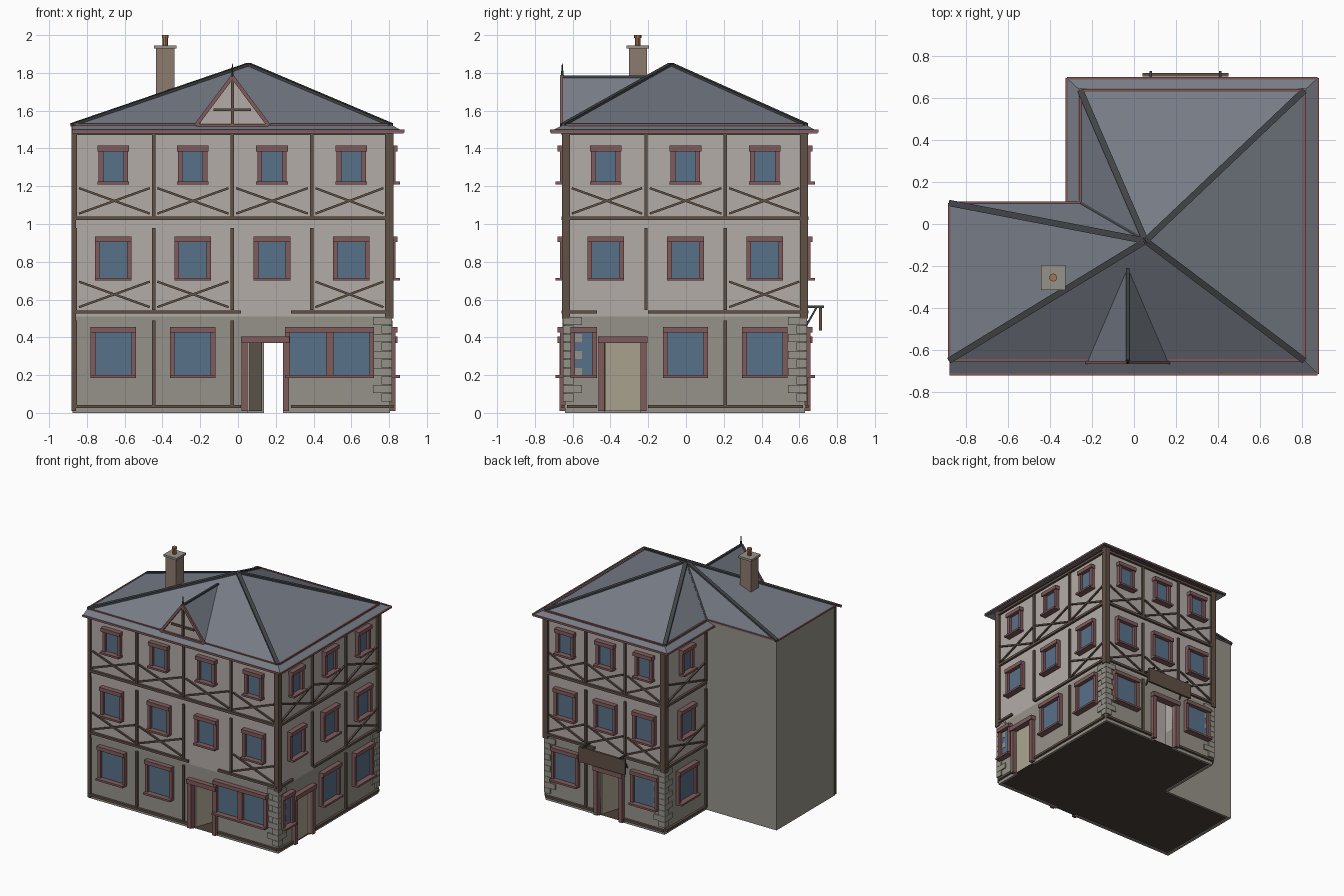
import bpy, bmesh, math
from mathutils import Vector as V

if "Cube" in bpy.data.objects:
    bpy.data.objects.remove(bpy.data.objects["Cube"])

COL = dict(plaster=(.70, .67, .65), stone=(.58, .57, .53), slate=(.46, .48, .52), ridge=(.26, .27, .28),
           timber=(.38, .32, .28), trim=(.50, .36, .36), glass=(.35, .44, .53), door=(.66, .63, .56),
           floor=(.30, .26, .23), brick=(.55, .48, .43), clay=(.65, .45, .33))
MATS, PARTS = {}, {}
for k, c in COL.items():
    MATS[k] = bpy.data.materials.new(k)
    MATS[k].diffuse_color = (*[v ** 2.2 for v in c], 1)


def part(name, mat):
    return PARTS.setdefault(name, (bmesh.new(), mat))[0]


def poly(bm, pts):
    return bm.faces.new([bm.verts.new(p) for p in pts])


def hexa(bm, p):
    # box from 8 corner points: bottom ring then top ring
    v = [bm.verts.new(q) for q in p]
    fs = [bm.faces.new([v[i] for i in f]) for f in
          ((0, 1, 2, 3), (4, 5, 6, 7), (0, 1, 5, 4), (1, 2, 6, 5), (2, 3, 7, 6), (3, 0, 4, 7))]
    bmesh.ops.recalc_face_normals(bm, faces=fs)


def box(bm, x0, x1, y0, y1, z0, z1):
    hexa(bm, [(x, y, z) for z in (z0, z1) for x, y in ((x0, y0), (x1, y0), (x1, y1), (x0, y1))])


def beam(bm, p, q, w, h, up=(0, 0, 1)):
    p, q = V(p), V(q)
    s = (q - p).cross(V(up)).normalized()
    n = s.cross(q - p).normalized()
    hexa(bm, [e + s * a * w / 2 + n * b * h / 2 for e in (p, q)
              for a, b in ((-1, -1), (1, -1), (1, 1), (-1, 1))])


# Facades: u along wall, o outward
X0, X1, Y0, Y1, XW, YW, TOP = -.875, .805, -.64, .63, -.25, .10, 1.52
MAP = dict(front=lambda u, o, z: V((u, Y0 - o, z)), right=lambda u, o, z: V((X1 + o, u, z)),
           back=lambda u, o, z: V((u, Y1 + o, z)), wing=lambda u, o, z: V((XW - o, u, z)),
           left=lambda u, o, z: V((X0 - o, u, z)), inner=lambda u, o, z: V((u, YW + o, z)))


def fbox(f, bm, u0, u1, o0, o1, z0, z1):
    hexa(bm, [MAP[f](u, o, z) for z in (z0, z1) for u, o in ((u0, o0), (u1, o0), (u1, o1), (u0, o1))])


def window(f, u, g, j, z0, z1, k=.025, out=.04):
    # glass, jambs, header and sill
    fbox(f, part(f + "_window_glass", "glass"), u - g, u + g, 0, .008, z0, z1)
    t = part(f + "_window_frames", "trim")
    for s in (-1, 1):
        a, b = sorted((u + s * g, u + s * (g + k)))
        fbox(f, t, a, b, 0, out - .012, z0, z1)
    fbox(f, t, u - j, u + j, 0, out, z1 - .005, z1 + .025)
    fbox(f, t, u - j, u + j, 0, out + .012, z0 - .015, z0)


def wall(f, u0, u1, door=None):
    low, split = part(f + "_stone_wall", "stone"), .51
    if door:
        a, b = door
        fbox(f, low, u0, a, -.02, 0, 0, split)
        fbox(f, low, b, u1, -.02, 0, 0, split)
        fbox(f, low, a, b, -.02, 0, .375, split)
        t = part(f + "_door_frame", "trim")
        fbox(f, t, a - .032, a, -.02, .03, .01, .375)
        fbox(f, t, b, b + .032, -.02, .03, .01, .375)
        fbox(f, t, a - .035, b + .035, -.02, .04, .37, .405)
    else:
        fbox(f, low, u0, u1, -.02, 0, 0, split)
    plain = f in ("left", "inner")
    fbox(f, part(f + "_upper_wall", "stone" if plain else "plaster"), u0, u1, -.02, 0, split, TOP)


def timber(f, posts, cross2, rails, ground_posts):
    t = part(f + "_timber_frame", "timber")
    a, b = posts[0], posts[-1]
    for p in posts:
        fbox(f, t, p - .009, p + .009, 0, .014, 1.04, 1.47)
        fbox(f, t, p - .009, p + .009, 0, .014, .545, .98)
    for p in ground_posts:
        fbox(f, t, p - .009, p + .009, 0, .014, .04, .49)
    for z in (1.03, 1.48):
        fbox(f, t, a, b, 0, .018, z - .01, z + .01)
    fbox(f, part(f + "_eave_trim", "trim"), a, b, 0, .016, 1.502, 1.522)
    for r0, r1 in rails:
        fbox(f, t, r0, r1, 0, .018, .525, .543)
        fbox(f, t, r0, r1, 0, .018, .025, .043)
    for i in range(len(posts) - 1):
        for z in (1.055, .56):
            if z > 1 or i in cross2:
                l, r = posts[i] + .02, posts[i + 1] - .02
                for zs in ((z, z + .135), (z + .135, z)):
                    beam(t, MAP[f](l, .006, zs[0]), MAP[f](r, .006, zs[1]), .012, .012)


def quoins(f, u, s):
    q = part(f + "_quoins", "stone")
    for i in range(10):
        w = .10 if i % 2 else .055
        a, b = sorted((u, u + s * w))
        fbox(f, q, a, b, 0, .01, .06 + i * .045, .103 + i * .045)


# Walls
wall("front", X0, X1, (.05, .237))
wall("right", Y0, Y1, (-.432, -.24))
wall("back", XW, X1, (.137, .327))
wall("wing", YW, Y1)
wall("left", Y0, YW)
wall("inner", X0, XW)

# Timber framing
timber("front", [-.862, -.447, -.03, .39, .79], (0, 1, 3), [(-.87, .015), (.28, .8)], [-.862, -.447, -.03])
timber("right", [-.625, -.212, .208, .62], (2,), [(-.63, -.47), (-.2, .62)], [.208])
timber("back", [-.24, .095, .445, .79], (0, 1, 2), [(-.25, .1), (.365, .8)], [.445])
timber("wing", [.115, .62], (0,), [(.11, .62)], [.115])

# Windows
for f, us in (("front", (-.66, -.24, .18, .6)), ("right", (-.425, -.003, .417)),
              ("back", (-.08, .265, .62)), ("wing", (.365,))):
    for u in us:
        window(f, u, .053, .084, 1.225, 1.39)
        window(f, u, .072, .097, .715, .91)
for f, us in (("front", (-.66, -.24, .37, .6)), ("right", (-.003, .417)), ("back", (-.085, .62)), ("wing", (.365,))):
    for u in us:
        window(f, u, .095, .12, .2, .43)
window("right", -.542, .045, .07, .2, .43)

# Quoins and corner posts
for f, u, s in (("front", X1 + .01, -1), ("right", Y0 - .01, 1), ("right", Y1 + .01, -1),
                ("back", X1 + .01, -1), ("back", XW - .01, 1), ("wing", Y1 + .01, -1)):
    quoins(f, u, s)
cp = part("corner_posts", "timber")
for x, y in ((X1 - .005, Y0 + .005), (X1 - .005, Y1 - .005), (XW + .005, Y1 - .005)):
    box(cp, x - .022, x + .022, y - .022, y + .022, .5, TOP)
box(cp, X0 - .006, X0 + .018, Y0 - .014, Y0 + .01, .01, TOP)

# Door leaves
beam(part("front_door", "door"), (.055, -.62, .19), (.12, -.45, .19), .014, .36)
beam(part("right_door", "door"), (.795, -.43, .19), (.785, -.242, .19), .014, .36)
beam(part("back_door", "door"), (.322, .615, .19), (.27, .44, .19), .014, .36)

# Floor
L = [(X0, Y0), (X1, Y0), (X1, Y1), (XW, Y1), (XW, YW), (X0, YW)]
poly(part("floor", "floor"), [(x, y, .008) for x, y in L])

# Roof: fan of slopes to one peak
peak = V((.055, -.08, 1.845))
E = [V((x, y, 1.525)) for x, y in ((-.88, -.65), (.81, -.65), (.81, .635), (-.255, .635), (-.255, .10), (-.88, .10))]
roof = part("roof_slopes", "slate")
for i in range(6):
    poly(roof, [E[i], E[(i + 1) % 6], peak])
for i in (0, 1, 2, 3, 5):
    beam(part("hip_ridges", "ridge"), E[i], peak, .03, .016)
beam(part("hip_ridges", "ridge"), E[4], peak, .015, .01)

# Flared eaves with gutters on the decorated sides
O = [V((x, y, 1.492)) for x, y in ((-.88, -.715), (.875, -.715), (.875, .695), (-.32, .695), (-.32, .10))]
eave = part("flared_eaves", "slate")
for i in range(4):
    d = V((0, 0, .012))
    hexa(eave, [O[i] - d, O[i + 1] - d, E[i + 1] - d, E[i] - d, O[i], O[i + 1], E[i + 1], E[i]])
    beam(part("gutters", "trim"), O[i], O[i + 1], .012, .014)
for i in range(6):
    beam(part("roof_edge_trim", "trim"), E[i], E[(i + 1) % 6], .012, .012)

# Front dormer gable
cx, fy, zt = -.03, -.66, 1.78
slopes, barge = part("dormer_slopes", "slate"), part("dormer_bargeboards", "trim")
tip, end = V((cx, fy, zt)), V((cx, -.21, zt))
for s in (-1, 1):
    foot = V((cx + s * .193, fy, 1.522))
    poly(slopes, [tip, end, foot])
    beam(barge, foot, tip, .016, .02)
poly(part("dormer_wall", "plaster"), [(cx - .18, -.65, 1.522), (cx + .18, -.65, 1.522), (cx, -.65, 1.77)])
beam(part("dormer_ridge", "ridge"), tip, end, .016, .012)
dt = part("dormer_timber", "timber")
box(dt, cx - .008, cx + .008, -.664, -.65, 1.525, 1.76)
box(dt, cx - .1, cx + .1, -.662, -.65, 1.597, 1.612)
box(barge, cx - .19, cx + .19, -.666, -.65, 1.515, 1.53)
fin = part("dormer_finial", "ridge")
for z, r, h in ((1.815, .008, .07), (1.79, .012, .02)):
    g = bmesh.ops.create_cone(fin, cap_ends=True, segments=6, radius1=r, radius2=.002, depth=h)
    bmesh.ops.translate(fin, verts=g["verts"], vec=(cx, fy + .005, z))

# Chimney
kx, ky = -.385, -.255
box(part("chimney_stack", "brick"), kx - .048, kx + .048, ky - .048, ky + .048, 1.55, 1.93)
box(part("chimney_cap", "stone"), kx - .059, kx + .059, ky - .059, ky + .059, 1.928, 1.945)
pot = part("chimney_pot", "clay")
for z, r, h in ((1.97, .015, .06), (1.993, .019, .014)):
    g = bmesh.ops.create_cone(pot, cap_ends=True, segments=10, radius1=r, radius2=r, depth=h)
    bmesh.ops.translate(pot, verts=g["verts"], vec=(kx, ky, z))

# Blank hanging board over the back door
box(part("hanging_board", "timber"), .04, .45, .703, .72, .435, .555)
br = part("board_brackets", "ridge")
for x in (.08, .41):
    box(br, x - .006, x + .006, Y1, .73, .556, .568)
    beam(br, (x, Y1, .45), (x, .69, .556), .01, .01)

for name, (bm, mat) in PARTS.items():
    me = bpy.data.meshes.new(name)
    bm.to_mesh(me)
    bm.free()
    me.materials.append(MATS[mat])
    bpy.context.collection.objects.link(bpy.data.objects.new(name, me))

for m in bpy.data.materials:
    if m.users and not m.is_grease_pencil:
        m.use_nodes = True
        m.node_tree.nodes["Principled BSDF"].inputs["Base Color"].default_value = m.diffuse_color
